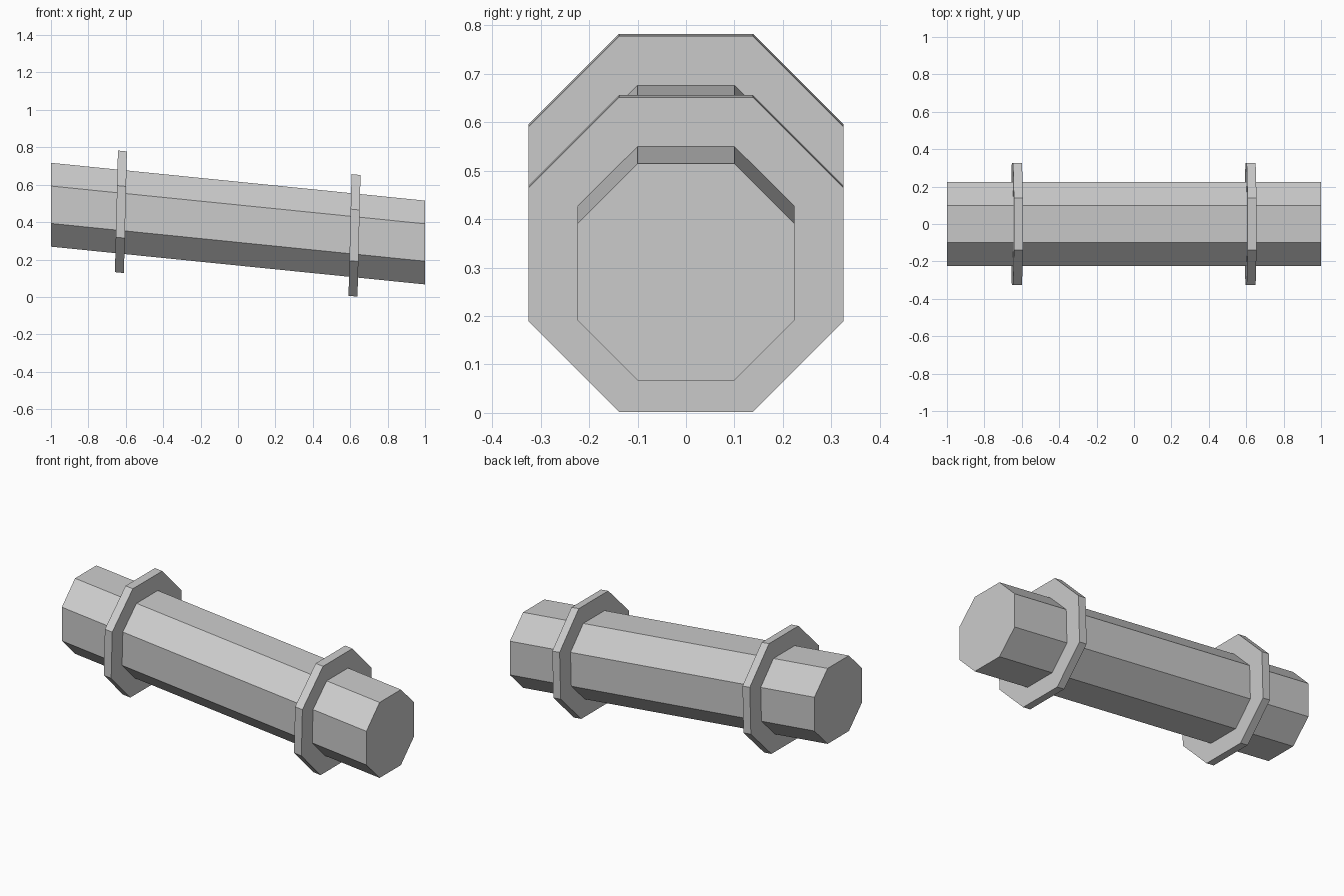
import bpy
import bmesh
from mathutils import Matrix

cube = bpy.data.objects.get("Cube")
if cube:
    bpy.data.objects.remove(cube, do_unlink=True)

grey = bpy.data.materials.new("plain grey")
grey.use_nodes = True
colour = (0.6, 0.6, 0.6, 1.0)
grey.diffuse_color = colour
grey.node_tree.nodes["Principled BSDF"].inputs["Base Color"].default_value = colour

SLOPE = -0.101   # fall of the axis along x
AXIS_Z = 0.392   # axis height at the centre


def octagon_prism(name, x, length, half, flat, lean=0.0):
    """Eight-sided prism along x, sheared to follow the sloping axis."""
    bm = bmesh.new()
    outline = [(flat, half), (half, flat), (half, -flat), (flat, -half),
               (-flat, -half), (-half, -flat), (-half, flat), (-flat, half)]
    base = bm.faces.new([bm.verts.new((-length / 2, y, z)) for y, z in outline])
    moved = bmesh.ops.extrude_face_region(bm, geom=[base], use_keep_orig=True)["geom"]
    bmesh.ops.translate(bm, vec=(length, 0, 0),
                        verts=[v for v in moved if isinstance(v, bmesh.types.BMVert)])
    shear = Matrix(((1, 0, lean, x),
                    (0, 1, 0, 0),
                    (SLOPE, 0, 1, AXIS_Z + SLOPE * x),
                    (0, 0, 0, 1)))
    bmesh.ops.transform(bm, matrix=shear, verts=bm.verts)
    bmesh.ops.recalc_face_normals(bm, faces=bm.faces)
    mesh = bpy.data.meshes.new(name)
    bm.to_mesh(mesh)
    bm.free()
    mesh.materials.append(grey)
    obj = bpy.data.objects.new(name, mesh)
    bpy.context.collection.objects.link(obj)


# Sloping shaft with upright ends
octagon_prism("shaft", 0, 2.0, 0.224, 0.1)

# Two slightly leaning collars
for side, x in (("right", -0.626), ("left", 0.623)):
    octagon_prism(side + "_collar", x, 0.048, 0.325, 0.138, lean=0.025)
